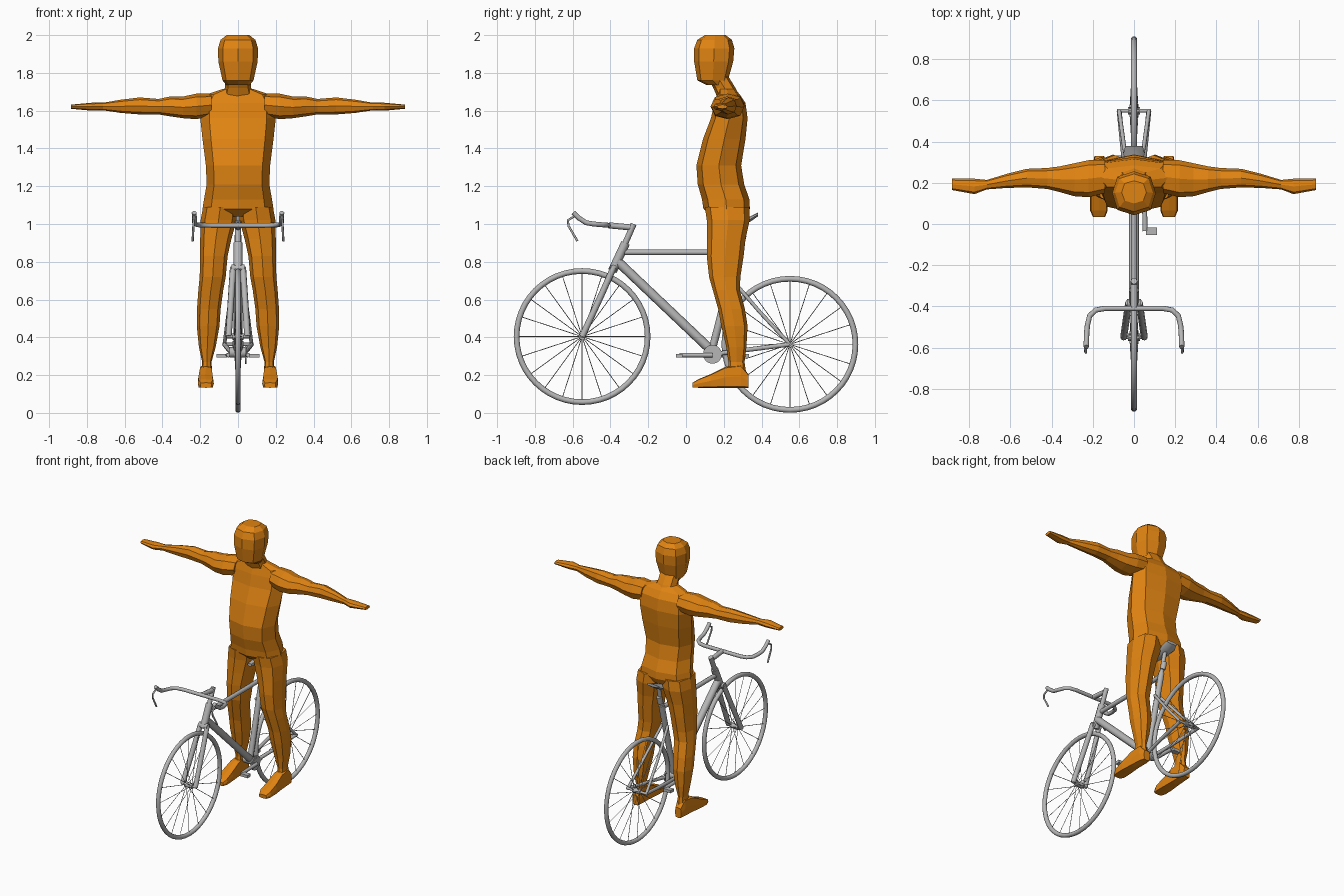
import bpy, bmesh, math
from mathutils import Vector


def material(name, rgb):
    m = bpy.data.materials.new(name)
    m.diffuse_color = (*rgb, 1)
    return m


ORANGE = material("orange", (0.75, 0.23, 0.006))
GREY = material("grey", (0.47, 0.47, 0.47))


def loft(name, axis, rings, mat, k=0.76, side=1):
    """Eight-sided rings along an axis: (position, min u, max u, min v, max v)."""
    bm = bmesh.new()
    shape = [(1, 0), (k, k), (0, 1), (-k, k), (-1, 0), (-k, -k), (0, -1), (k, -k)]
    loops = []
    for p, u0, u1, v0, v1 in rings:
        loop = []
        for a, b in shape:
            u = (u0 + u1) / 2 + a * (u1 - u0) / 2
            v = (v0 + v1) / 2 + b * (v1 - v0) / 2
            x, y, z = {"x": (p, u, v), "y": (u, p, v), "z": (u, v, p)}[axis]
            loop.append(bm.verts.new((x * side, y, z)))
        loops.append(loop)
    for a, b in zip(loops, loops[1:]):
        for i in range(8):
            j = (i + 1) % 8
            bm.faces.new((a[i], a[j], b[j], b[i]))
    bm.faces.new(loops[0])
    bm.faces.new(loops[-1])
    bmesh.ops.recalc_face_normals(bm, faces=bm.faces)
    me = bpy.data.meshes.new(name)
    bm.to_mesh(me)
    bm.free()
    ob = bpy.data.objects.new(name, me)
    bpy.context.collection.objects.link(ob)
    me.materials.append(mat)
    return ob


def smooth(ob):
    bpy.ops.object.select_all(action="DESELECT")
    bpy.context.view_layer.objects.active = ob
    ob.select_set(True)
    bpy.ops.object.shade_smooth_by_angle(angle=math.radians(50))


def tube(name, paths, r, res=2):
    """Round tubes along one or more paths, as one mesh."""
    cu = bpy.data.curves.new(name, "CURVE")
    cu.dimensions = "3D"
    cu.bevel_depth = r
    cu.bevel_resolution = res
    cu.use_fill_caps = True
    for path in paths:
        sp = cu.splines.new("POLY")
        sp.points.add(len(path) - 1)
        for pt, co in zip(sp.points, path):
            pt.co = (*co, 1)
    cu.materials.append(GREY)
    ob = bpy.data.objects.new(name, cu)
    bpy.context.collection.objects.link(ob)
    bpy.ops.object.select_all(action="DESELECT")
    bpy.context.view_layer.objects.active = ob
    ob.select_set(True)
    bpy.ops.object.convert(target="MESH")
    ob = bpy.context.view_layer.objects.active
    smooth(ob)
    return ob


def both(path):
    return [path, [(-x, y, z) for x, y, z in path]]


def box(name, loc, size):
    bpy.ops.mesh.primitive_cube_add(size=1, location=loc)
    ob = bpy.context.object
    ob.name = name
    ob.scale = size
    ob.data.materials.append(GREY)


# ---- rider: head, torso, arms, legs, feet
loft("head", "z", [
    (1.735, -.062, .062, .11, .225), (1.76, -.082, .082, .06, .222),
    (1.86, -.104, .104, .043, .25), (1.93, -.106, .106, .043, .256),
    (1.975, -.092, .092, .06, .243), (2.0, -.06, .06, .1, .21)], ORANGE)
loft("neck", "z", [
    (1.66, -.085, .085, .17, .29), (1.72, -.07, .07, .145, .262),
    (1.78, -.07, .07, .11, .225)], ORANGE)
loft("torso", "z", [
    (1.04, -.12, .12, .14, .32), (1.08, -.188, .188, .092, .338), (1.13, -.18, .18, .085, .336),
    (1.21, -.166, .166, .062, .308), (1.31, -.17, .17, .055, .292),
    (1.45, -.188, .188, .09, .315), (1.56, -.2, .2, .132, .326),
    (1.64, -.2, .2, .15, .315), (1.685, -.17, .17, .165, .285),
    (1.715, -.08, .08, .17, .26)], ORANGE)
for side, label in ((1, "left"), (-1, "right")):
    loft(label + "_arm", "x", [
        (.14, .15, .31, 1.57, 1.69), (.22, .13, .31, 1.555, 1.69),
        (.29, .135, .295, 1.56, 1.675), (.36, .155, .28, 1.57, 1.675),
        (.42, .17, .272, 1.58, 1.662), (.52, .178, .268, 1.58, 1.67),
        (.62, .175, .243, 1.588, 1.658), (.715, .168, .214, 1.602, 1.642),
        (.775, .145, .22, 1.6, 1.642), (.885, .165, .22, 1.61, 1.632)],
        ORANGE, 0.74, side)
    loft(label + "_leg", "z", [
        (.2, .138, .195, .22, .32), (.27, .14, .19, .225, .31), (.35, .118, .207, .213, .32),
        (.46, .098, .218, .187, .326), (.55, .092, .217, .17, .312),
        (.65, .078, .21, .142, .285), (.72, .065, .203, .122, .288),
        (.83, .055, .2, .11, .305), (.92, .035, .2, .112, .315),
        (1.02, .008, .198, .11, .337), (1.09, .003, .185, .1, .335)],
        ORANGE, 0.76, side)
    loft(label + "_foot", "y", [
        (.035, .14, .2, .134, .16), (.065, .128, .213, .133, .178),
        (.13, .13, .213, .133, .205), (.21, .135, .205, .133, .245),
        (.29, .135, .2, .133, .255), (.33, .145, .192, .133, .205)],
        ORANGE, 0.88, side)

# ---- wheels with hubs and spokes
FRONT, REAR = Vector((0, -.55, .404)), Vector((0, .55, .363))
for label, c, hub in (("front", FRONT, .06), ("rear", REAR, .082)):
    bpy.ops.mesh.primitive_torus_add(
        location=c, rotation=(0, math.pi / 2, 0), major_radius=.347,
        minor_radius=.015, major_segments=48, minor_segments=10)
    tyre = bpy.context.object
    tyre.name = label + "_tyre"
    tyre.data.materials.append(GREY)
    smooth(tyre)
    spokes = []
    for i in range(20):
        a = 2 * math.pi * i / 20
        d = Vector((0, math.cos(a), math.sin(a)))
        spokes.append([c + d * .01 + Vector((.02 * (-1) ** i, 0, 0)), c + d * .34])
    tube(label + "_spokes", spokes, .002, 0)
    tube(label + "_hub", [[c - Vector((.03, 0, 0)), c + Vector((.03, 0, 0))]], .018)
    tube(label + "_axle", [[c - Vector((hub, 0, 0)), c + Vector((hub, 0, 0))]], .009)

# ---- frame
tube("head_tube", [[(0, -.39, .75), (0, -.32, .9)]], .024)
tube("top_tube", [[(0, -.335, .85), (0, .27, .85)]], .015)
tube("down_tube", [[(0, -.36, .8), (0, .135, .33)]], .025)
tube("seat_tube", [[(0, .135, .32), (0, .275, .87)]], .02)
tube("seat_post", [[(0, .265, .83), (0, .312, 1.02)]], .014)
tube("seat_clamp", [[(0, .29, .89), (0, .303, .94)]], .018)
tube("seat_stays", both([(.022, .235, .715), (.05, .39, .535), (.072, .55, .363)]), .01)
tube("chain_stays", both([(.022, .14, .31), (.05, .33, .335), (.072, .55, .363)]), .012)
tube("fork_blades", both([(.026, -.383, .77), (.036, -.45, .62), (.05, -.55, .404)]), .017)
tube("fork_crown", [[(-.035, -.385, .765), (.035, -.385, .765)]], .02)

# ---- handlebar, stem and brake levers
half = [(.14, -.41, .993), (.185, -.418, .994), (.215, -.445, .996),
        (.226, -.49, 1.0), (.23, -.53, 1.007), (.231, -.565, 1.03), (.232, -.597, 1.06)]
tube("handlebar", [[(-x, y, z) for x, y, z in reversed(half)] + half], .013)
tube("stem", [[(0, -.325, .89), (0, -.277, 1.0)], [(0, -.295, .982), (0, -.41, .993)]], .016)
tube("brake_levers", both([(.232, -.585, 1.045), (.234, -.625, 1.02),
                           (.236, -.622, .99), (.24, -.575, .91)]), .006)

# ---- cranks, chainring and pedals
tube("bottom_bracket", [[(-.045, .14, .32), (.045, .14, .32)]], .028)
tube("chainring", [[(.036, .14, .31), (.044, .14, .31)]], .05, 6)
tube("cranks", [[(.05, .14, .306), (.054, -.035, .306)],
                [(-.05, .14, .306), (-.054, .315, .306)]], .012)
box("right_pedal", (.085, -.035, .303), (.055, .035, .02))
box("left_pedal", (-.085, .315, .303), (.055, .035, .02))

# ---- saddle
smooth(loft("saddle", "y", [
    (.13, -.016, .016, .99, 1.012), (.2, -.022, .022, .985, 1.018),
    (.28, -.034, .034, .99, 1.022), (.34, -.052, .052, 1.012, 1.04),
    (.38, -.042, .042, 1.04, 1.06)], GREY))
